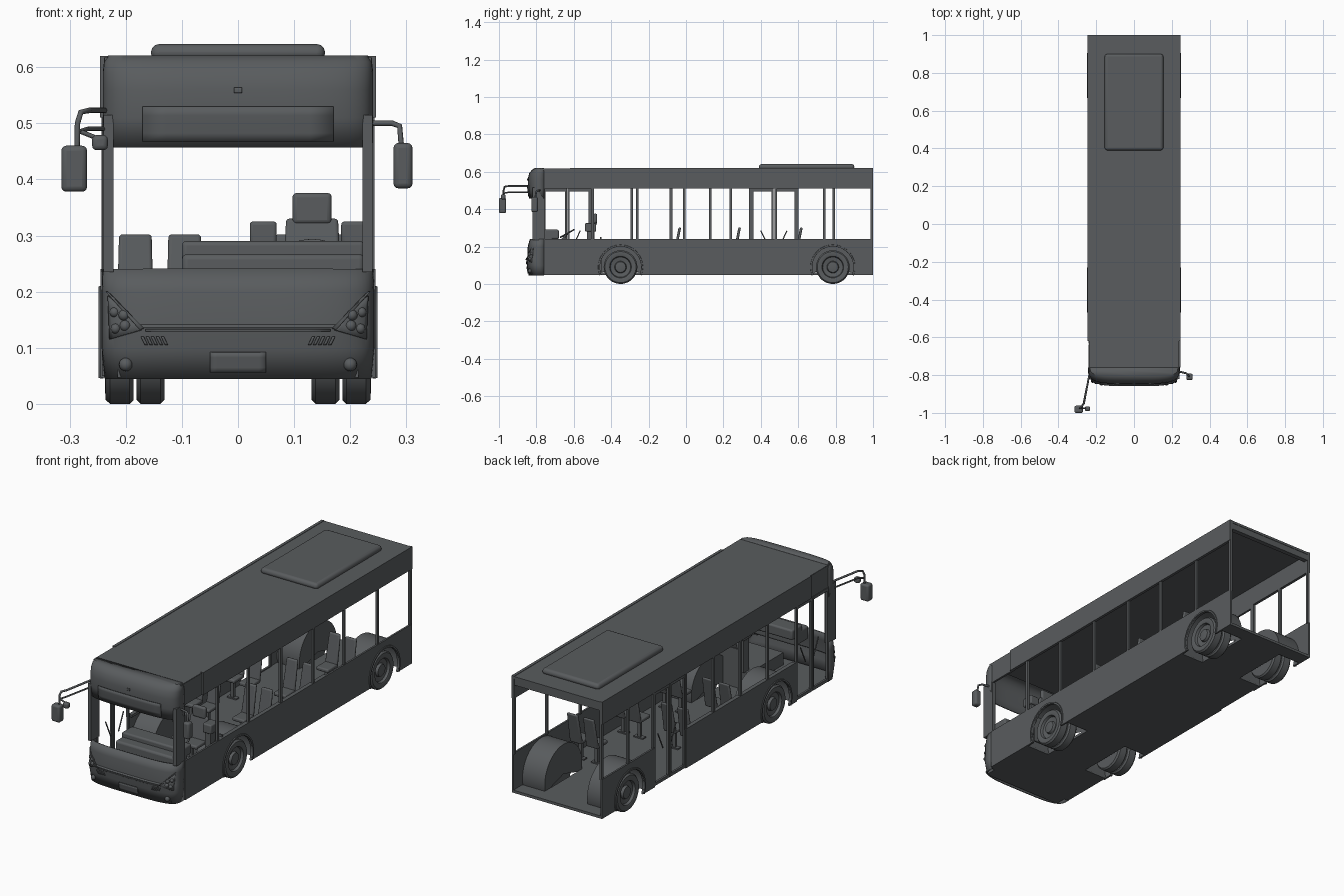
import bpy, bmesh, math
from mathutils import Vector

if "Cube" in bpy.data.objects:
    bpy.data.objects.remove(bpy.data.objects["Cube"])

mat = bpy.data.materials.new("dark grey")
mat.use_nodes = True
GREY = (0.1, 0.107, 0.112, 1)
mat.diffuse_color = GREY
mat.node_tree.nodes["Principled BSDF"].inputs["Base Color"].default_value = GREY


def finish(name, bm, smooth=False, solid=0, bevel=0):
    bmesh.ops.recalc_face_normals(bm, faces=bm.faces)
    me = bpy.data.meshes.new(name)
    bm.to_mesh(me)
    bm.free()
    me.materials.append(mat)
    ob = bpy.data.objects.new(name, me)
    bpy.context.collection.objects.link(ob)
    if solid:
        m = ob.modifiers.new("thickness", "SOLIDIFY")
        m.thickness, m.offset = solid, 0
    if bevel:
        m = ob.modifiers.new("rounding", "BEVEL")
        m.width, m.segments = bevel, 3
    if smooth or bevel:
        bpy.ops.object.select_all(action="DESELECT")
        ob.select_set(True)
        bpy.context.view_layer.objects.active = ob
        bpy.ops.object.shade_smooth_by_angle(angle=math.radians(35))
    return ob


def box(name, x0, x1, y0, y1, z0, z1, bevel=0):
    bm = bmesh.new()
    bmesh.ops.create_cube(bm, size=1)
    for v in bm.verts:
        v.co = ((x0 + x1) / 2 + v.co.x * (x1 - x0), (y0 + y1) / 2 + v.co.y * (y1 - y0),
                (z0 + z1) / 2 + v.co.z * (z1 - z0))
    return finish(name, bm, bevel=bevel)


def side_plate(name, x0, x1, yz):
    """Extrude a side profile across x."""
    bm = bmesh.new()
    face = bm.faces.new([bm.verts.new((x0, y, z)) for y, z in yz])
    ext = bmesh.ops.extrude_face_region(bm, geom=[face])
    for v in ext["geom"]:
        if isinstance(v, bmesh.types.BMVert):
            v.co.x = x1
    return finish(name, bm)


def spin_x(name, x, y, z, profile, side=1, a0=0, a1=2 * math.pi, steps=36):
    """Turn a (offset, radius) profile about an axis along x."""
    bm = bmesh.new()
    rings = []
    for i in range(steps + 1):
        a = a0 + (a1 - a0) * i / steps
        rings.append([bm.verts.new((x + side * o, y + r * math.cos(a), z + r * math.sin(a)))
                      for o, r in profile])
    for a, b in zip(rings, rings[1:]):
        for i in range(len(profile) - 1):
            bm.faces.new((a[i], a[i + 1], b[i + 1], b[i]))
    bmesh.ops.remove_doubles(bm, verts=bm.verts, dist=1e-5)
    return finish(name, bm, smooth=True)


def tube(name, pts, r=0.005):
    cu = bpy.data.curves.new(name, "CURVE")
    cu.dimensions, cu.bevel_depth, cu.bevel_resolution = "3D", r, 2
    cu.use_fill_caps = True
    sp = cu.splines.new("POLY")
    sp.points.add(len(pts) - 1)
    for p, co in zip(sp.points, pts):
        p.co = (*co, 1)
    cu.materials.append(mat)
    bpy.context.collection.objects.link(bpy.data.objects.new(name, cu))


# Front shells: rounded plan outline lofted through (z, front y, half width)
CORNER = -0.76
LOWER = [(0.045, -0.838, 0.235), (0.1, -0.848, 0.24), (0.135, -0.852, 0.24), (0.14, -0.846, 0.24),
         (0.2, -0.843, 0.24), (0.24, -0.832, 0.238)]
UPPER = [(0.457, -0.835, 0.237), (0.51, -0.842, 0.238), (0.56, -0.843, 0.238), (0.59, -0.836, 0.238),
         (0.608, -0.822, 0.236), (0.618, -0.805, 0.23)]


def shell(name, levels, cap=False):
    bm = bmesh.new()
    rings = []
    for z, yf, hw in levels:
        ring = []
        for i in range(33):
            t = math.pi * i / 32
            c, s = math.cos(t), abs(math.sin(t))
            ring.append(bm.verts.new((math.copysign(hw * abs(c) ** 0.5, c),
                                      CORNER + (yf - CORNER) * s ** 0.5, z)))
        rings.append(ring)
    for a, b in zip(rings, rings[1:]):
        for i in range(32):
            bm.faces.new((a[i], a[i + 1], b[i + 1], b[i]))
    if cap:
        bm.faces.new(rings[-1])
    finish(name, bm, smooth=True, solid=0.006)


def surf(x, z, levels):
    for (z0, y0, w0), (z1, y1, w1) in zip(levels, levels[1:]):
        if z <= z1:
            break
    t = (z - z0) / (z1 - z0)
    yf, hw = y0 + t * (y1 - y0), w0 + t * (w1 - w0)
    return CORNER + (yf - CORNER) * max(0, 1 - (abs(x) / hw) ** 4) ** 0.25


def patch(name, corners, levels, lift=0.005, n=8):
    """Thin plate with four (x, z) corners laid on a front shell."""
    a, b, c, d = [Vector(p) for p in corners]
    bm = bmesh.new()
    grid = []
    for i in range(n + 1):
        lo, hi = a.lerp(b, i / n), d.lerp(c, i / n)
        row = [lo.lerp(hi, j / 4) for j in range(5)]
        grid.append([bm.verts.new((p.x, surf(p.x, p.y, levels) - lift, p.y)) for p in row])
    for p, q in zip(grid, grid[1:]):
        for j in range(4):
            bm.faces.new((p[j], q[j], q[j + 1], p[j + 1]))
    finish(name, bm, smooth=True, solid=0.004)


shell("front_mask", LOWER)
shell("front_cap", UPPER, cap=True)
patch("destination_panel", [(-0.17, 0.467), (0.17, 0.467), (0.17, 0.53), (-0.17, 0.53)], UPPER)
patch("number_plate", [(-0.05, 0.056), (0.05, 0.056), (0.05, 0.092), (-0.05, 0.092)], LOWER)
patch("cap_camera", [(-0.007, 0.554), (0.007, 0.554), (0.007, 0.563), (-0.007, 0.563)], UPPER)
patch("grille_crease", [(-0.165, 0.129), (0.165, 0.129), (0.165, 0.133), (-0.165, 0.133)], LOWER)
for s in (1, -1):
    patch("headlight", [(s * 0.172, 0.132), (s * 0.228, 0.115), (s * 0.231, 0.192), (s * 0.205, 0.17)], LOWER)
    patch("headlight_brow", [(s * 0.168, 0.135), (s * 0.175, 0.132), (s * 0.234, 0.2), (s * 0.222, 0.19)], LOWER, 0.008)
    for x, z, r in ((0.203, 0.158, 0.01), (0.22, 0.163, 0.009), (0.201, 0.139, 0.01), (0.218, 0.134, 0.009),
                    (0.2, 0.07, 0.012)):
        bm = bmesh.new()
        bmesh.ops.create_uvsphere(bm, u_segments=16, v_segments=8, radius=r)
        bmesh.ops.translate(bm, verts=bm.verts, vec=(s * x, surf(x, z, LOWER) - 0.004, z))
        finish("lamp", bm, smooth=True)
    for i in range(5):
        x = 0.125 + i * 0.009
        patch("air_slat", [(s * x, 0.105), (s * (x + 0.005), 0.105), (s * (x + 0.012), 0.12), (s * (x + 0.007), 0.12)],
              LOWER, n=2)

# Roof and fascia
box("roof", -0.238, 0.238, -0.78, 1, 0.606, 0.618)
pod = box("roof_unit", -0.155, 0.155, 0.39, 0.9, 0.61, 0.641, bevel=0.014)
box("rear_header", -0.238, 0.238, 0.975, 0.998, 0.575, 0.61)
for s in (1, -1):
    x0, x1 = sorted((s * 0.232, s * 0.246))
    box("roof_fascia", x0, x1, -0.62, 1, 0.51, 0.62)
    x0, x1 = sorted((s * 0.229, s * 0.239))
    box("cap_side", x0, x1, -0.765, -0.6, 0.51, 0.616)
    x0, x1 = sorted((s * 0.222, s * 0.24))
    box("front_pillar", x0, x1, -0.82, -0.755, 0.235, 0.515)

# Side panels with wheel cut-outs
AXLES = (-0.35, 0.785)
WZ, CUT, WELL, SILL, BELT = 0.09, 0.11, 0.145, 0.047, 0.24


def side_panel(s, y0, y1):
    pts = [(y0, BELT), (y0, SILL)]
    low = math.asin((SILL - WZ) / CUT)
    for y in AXLES:
        if y0 < y < y1:
            for i in range(25):
                a = math.pi - low + (2 * low - math.pi) * i / 24
                pts.append((y + CUT * math.cos(a), WZ + CUT * math.sin(a)))
    pts += [(y1, SILL), (y1, BELT)]
    side_plate("side_panel", s * 0.236, s * 0.245, pts)


DOORS = ((-0.76, -0.51), (0.35, 0.59))
side_panel(1, CORNER, 1)
side_panel(-1, -0.51, 0.35)
side_panel(-1, 0.59, 1)
POSTS = {1: (-0.5, -0.26, -0.01, 0.24, 0.48, 0.74, 0.993),
         -1: (-0.515, -0.29, -0.08, 0.13, 0.345, 0.595, 0.79, 0.993)}
for s, ys in POSTS.items():
    x0, x1 = sorted((s * 0.232, s * 0.243))
    for y in ys:
        box("window_post", x0, x1, y - 0.007, y + 0.007, 0.235, 0.515)
    box("belt_rail", *sorted((s * 0.225, s * 0.238)), -0.5, 0.34, 0.228, 0.24)

# Doors on the right side: two open frames each
for a, b in DOORS:
    m = (a + b) / 2
    for y0, y1 in ((a, m - 0.002), (m + 0.002, b)):
        for y in (y0, y1 - 0.01):
            box("door_stile", -0.242, -0.232, y, y + 0.01, 0.05, 0.51)
        for z in (0.05, 0.495):
            box("door_rail", -0.242, -0.232, y0, y1, z, z + 0.015)
    for d in (-1, 1):
        tube("door_handle", [(-0.225, m + d * 0.03, 0.2), (-0.225, m + d * 0.07, 0.285)], 0.003)

# Floor, leaving open wells above the wheels
box("floor_centre", -0.115, 0.115, -0.81, 1, 0.047, 0.06)
box("floor_nose", -0.215, 0.215, -0.825, -0.75, 0.047, 0.06)
for s in (1, -1):
    x0, x1 = sorted((s * 0.115, s * 0.238))
    for y0, y1 in ((-0.77, AXLES[0] - WELL), (AXLES[0] + WELL, AXLES[1] - WELL), (AXLES[1] + WELL, 1)):
        box("floor_side", x0, x1, y0, y1, 0.047, 0.06)
    for y in AXLES:
        rear = y > 0
        spin_x("wheel_housing", 0, y, WZ, [(0.238, WELL), (0.115, WELL), (0.115, 0)], s, -0.28, math.pi + 0.28)
        spin_x("arch_trim", 0, y, WZ, [(0.24, 0.11), (0.249, 0.111), (0.249, 0.119), (0.24, 0.121)], s,
               -0.38, math.pi + 0.38)
        # Tyre with dished rim and hub; a second tyre sits inside
        spin_x("wheel", 0, y, WZ, [(0.186, 0), (0.186, 0.083), (0.193, 0.09), (0.228, 0.09), (0.236, 0.083),
                                   (0.237, 0.064), (0.234, 0.058), (0.222, 0.054), (0.218, 0.032),
                                   (0.23, 0.028), (0.232, 0.014), (0.232, 0)], s)
        spin_x("inner_wheel", 0, y, WZ, [(0.131, 0), (0.131, 0.083), (0.138, 0.09), (0.174, 0.09),
                                         (0.181, 0.083), (0.181, 0)], s)


# Seats
def seat(x, y, z=0.06, w=0.066, top=0.302):
    h = z + 0.09
    box("seat_cushion", x - w / 2, x + w / 2, y - 0.085, y - 0.005, h, h + 0.018, bevel=0.006)
    back = box("seat_back", x - w / 2, x + w / 2, y - 0.02, y - 0.006, h, top, bevel=0.006)
    for v in back.data.vertices:
        k = (v.co.z - h) / (top - h)
        v.co.y += 0.03 * k
        v.co.x += (x - v.co.x) * 0.12 * k
    box("seat_leg", x - 0.008, x + 0.008, y - 0.055, y - 0.04, z, h)
    box("seat_foot", x - 0.025, x + 0.025, y - 0.06, y - 0.035, z, z + 0.006)


for s, rows in ((1, (-0.05, 0.27, 0.6)), (-1, (-0.05, 0.27))):
    for y in rows:
        for x in (0.183, 0.095):
            seat(s * x, y)

# Driver area
box("driver_platform", 0.01, 0.235, -0.77, -0.5, 0.06, 0.12)
box("dashboard", -0.1, 0.225, -0.81, -0.71, 0.2, 0.267, bevel=0.01)
box("instrument_hood", -0.1, 0.225, -0.76, -0.68, 0.24, 0.29, bevel=0.008)
box("driver_partition", 0.02, 0.235, -0.46, -0.452, 0.06, 0.25)
seat(0.132, -0.5, 0.12, 0.105, 0.33)
box("driver_headrest", 0.097, 0.167, -0.495, -0.475, 0.32, 0.376, bevel=0.008)
for x in (0.045, 0.208):
    box("driver_side_box", x - 0.024, x + 0.024, -0.54, -0.48, 0.28, 0.325, bevel=0.006)
    box("side_box_stand", x - 0.015, x + 0.015, -0.53, -0.49, 0.12, 0.285)
ring = []
for i in range(25):
    a = 2 * math.pi * i / 24
    ring.append((0.132 + 0.042 * math.cos(a), -0.635 + 0.036 * math.sin(a), 0.27 + 0.02 * math.sin(a)))
tube("steering_wheel", ring, 0.004)
tube("steering_column", [(0.132, -0.635, 0.27), (0.132, -0.69, 0.2)], 0.006)

# Mirrors: long arm on the right, short arm on the left
tube("long_mirror_arm", [(-0.235, -0.79, 0.523), (-0.265, -0.95, 0.523), (-0.28, -0.97, 0.52),
                         (-0.286, -0.975, 0.5), (-0.287, -0.975, 0.45)])
tube("lower_mirror_arm", [(-0.235, -0.79, 0.49), (-0.268, -0.95, 0.49), (-0.284, -0.975, 0.485)], 0.004)
tube("small_mirror_arm", [(-0.28, -0.975, 0.485), (-0.255, -0.975, 0.475)], 0.004)
box("right_mirror", -0.315, -0.269, -1, -0.962, 0.378, 0.46, bevel=0.009)
box("small_mirror", -0.26, -0.232, -0.99, -0.965, 0.452, 0.479, bevel=0.008)
tube("short_mirror_arm", [(0.235, -0.78, 0.5), (0.275, -0.79, 0.5), (0.288, -0.8, 0.495), (0.292, -0.808, 0.45)])
box("left_mirror", 0.277, 0.311, -0.826, -0.792, 0.384, 0.465, bevel=0.009)
